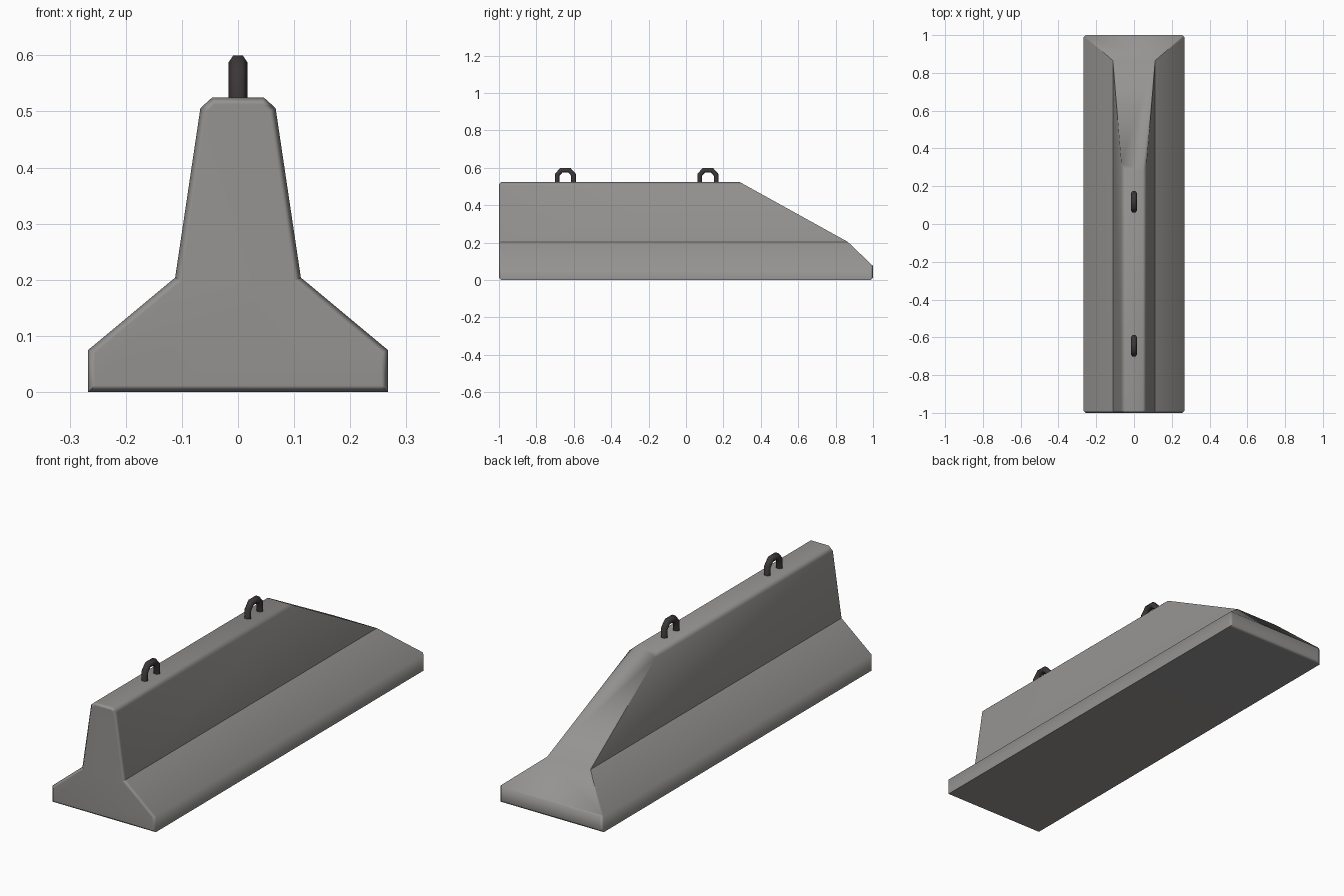
import bpy, bmesh, math
from mathutils import Vector

if "Cube" in bpy.data.objects:
    bpy.data.objects.remove(bpy.data.objects["Cube"])


def material(name, rgb):
    m = bpy.data.materials.new(name)
    m.diffuse_color = (*rgb, 1)
    m.use_nodes = True
    m.node_tree.nodes["Principled BSDF"].inputs["Base Color"].default_value = m.diffuse_color
    return m


concrete = material("concrete grey", (0.30, 0.293, 0.285))
steel = material("dark steel", (0.045, 0.038, 0.039))


def finish(bm, name, mat):
    bmesh.ops.recalc_face_normals(bm, faces=bm.faces)
    me = bpy.data.meshes.new(name)
    bm.to_mesh(me)
    bm.free()
    me.materials.append(mat)
    ob = bpy.data.objects.new(name, me)
    bpy.context.collection.objects.link(ob)
    return ob


# barrier body: stepped profile extruded along y
half = [(0.267, 0), (0.267, 0.075), (0.112, 0.204), (0.067, 0.506), (0.046, 0.525)]
profile = half + [(-x, z) for x, z in reversed(half)]
bm = bmesh.new()
face = bm.faces.new([bm.verts.new((x, -1, z)) for x, z in profile])
ext = bmesh.ops.extrude_face_region(bm, geom=[face])
for v in ext["geom"]:
    if isinstance(v, bmesh.types.BMVert):
        v.co.y = 1

# sloping nose: two planar cuts given by their side-view lines
for (y0, z0), (y1, z1) in [((0.285, 0.525), (0.865, 0.204)), ((0.865, 0.204), (1.0, 0.075))]:
    normal = Vector((0, z0 - z1, y1 - y0)).normalized()
    bmesh.ops.bisect_plane(bm, geom=bm.verts[:] + bm.edges[:] + bm.faces[:], dist=1e-5,
                           plane_co=(0, y0, z0), plane_no=normal, clear_outer=True)
    bmesh.ops.holes_fill(bm, edges=[e for e in bm.edges if e.is_boundary], sides=0)
bmesh.ops.remove_doubles(bm, verts=bm.verts, dist=1e-4)
bmesh.ops.recalc_face_normals(bm, faces=bm.faces)

# chamfer the rims of both end faces
rim = []
for e in bm.edges:
    y = [v.co.y for v in e.verts]
    z = [v.co.z for v in e.verts]
    if max(y) < -0.999 or (min(y) > 0.999 and min(z) < 0.01):
        rim.append(e)
bmesh.ops.bevel(bm, geom=rim, offset=0.012, offset_type='OFFSET', segments=1,
                profile=0.5, affect='EDGES', clamp_overlap=True)
bmesh.ops.recalc_face_normals(bm, faces=bm.faces)

# soft convex edges, sharp creases
for f in bm.faces:
    f.smooth = True
for e in bm.edges:
    if len(e.link_faces) == 2:
        a = e.calc_face_angle_signed(0)
        e.smooth = -0.1 < a < math.radians(55)
body = finish(bm, "barrier_body", concrete)
wn = body.modifiers.new("soft_normals", 'WEIGHTED_NORMAL')
wn.keep_sharp = True

# lifting loops: six-sided bar swept along a faceted arch
right = [(0.044, 0.505), (0.044, 0.562), (0.021, 0.5875)]
path = [Vector((0, y, z)) for y, z in right] + [Vector((0, -y, z)) for y, z in reversed(right)]


def lifting_loop(name, yc):
    bm = bmesh.new()
    rings = []
    for i, p in enumerate(path):
        d0 = (p - path[max(i - 1, 0)]).normalized()
        d1 = (path[min(i + 1, len(path) - 1)] - p).normalized()
        t = (d0 + d1).normalized()
        mitre = max(t.dot(d0), t.dot(d1))
        n = Vector((0, t.z, -t.y)) / mitre
        ring = []
        for k in range(6):
            a = k * math.pi / 3
            co = p + n * 0.0145 * math.sin(a) + Vector((0.0168 * math.cos(a), yc, 0))
            ring.append(bm.verts.new(co))
        rings.append(ring)
    for r0, r1 in zip(rings, rings[1:]):
        for k in range(6):
            j = (k + 1) % 6
            bm.faces.new((r0[k], r0[j], r1[j], r1[k]))
    bm.faces.new(rings[0])
    bm.faces.new(rings[-1])
    for f in bm.faces:
        f.smooth = len(f.verts) == 4
    ob = finish(bm, name, steel)
    for e in ob.data.edges:
        e.use_edge_sharp = False
    return ob


lifting_loop("lifting_loop_front", -0.645)
lifting_loop("lifting_loop_back", 0.117)
